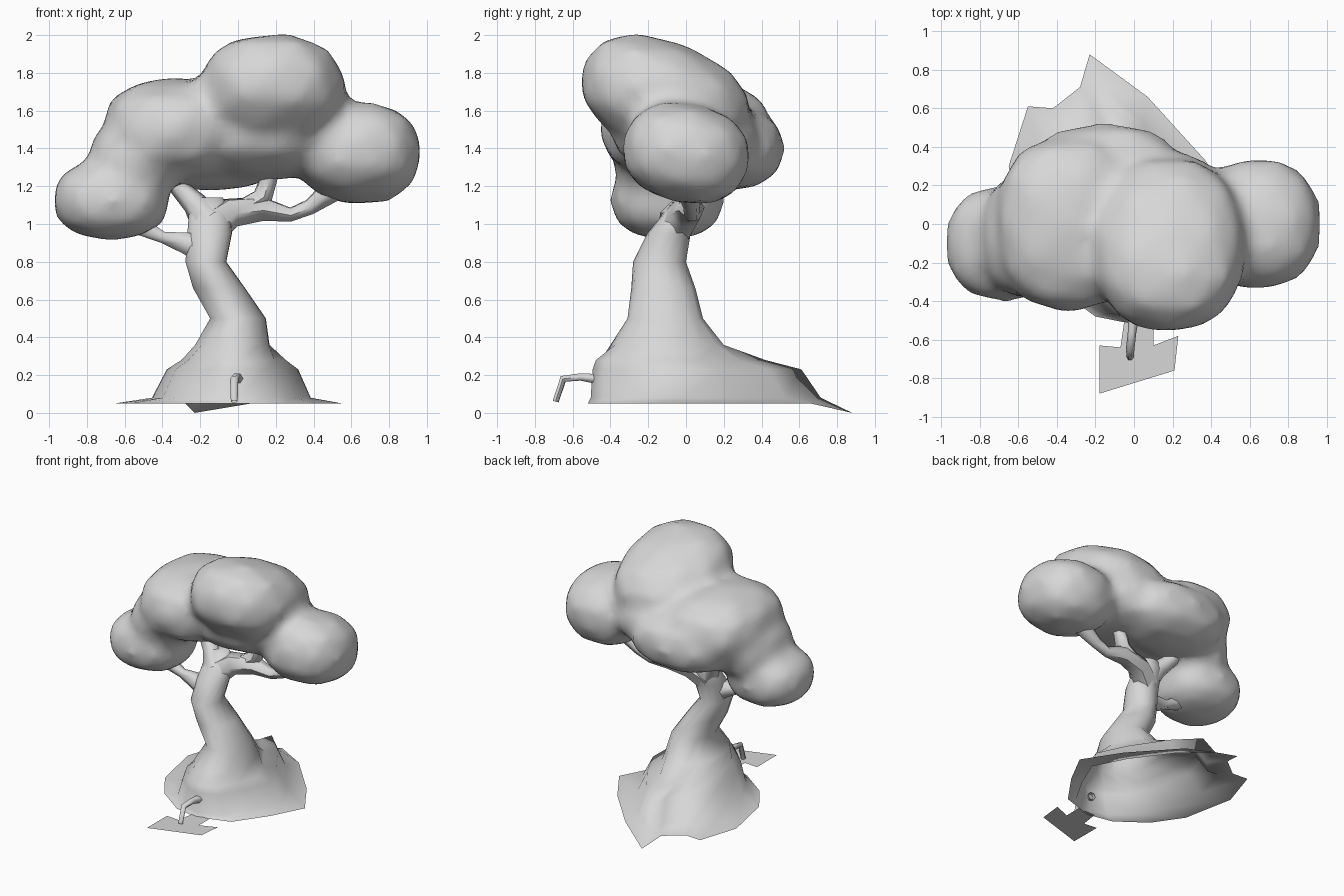
import bpy, bmesh, math
from mathutils import Vector, Euler

if "Cube" in bpy.data.objects:
    bpy.data.objects.remove(bpy.data.objects["Cube"])

grey = bpy.data.materials.new("pale_grey")
grey.use_nodes = True
grey.diffuse_color = (0.68, 0.68, 0.68, 1)
grey.node_tree.nodes["Principled BSDF"].inputs["Base Color"].default_value = grey.diffuse_color


def link(name, data):
    ob = bpy.data.objects.new(name, data)
    bpy.context.collection.objects.link(ob)
    data.materials.append(grey)
    return ob


def smooth(ob):
    bpy.ops.object.select_all(action='DESELECT')
    ob.select_set(True)
    bpy.context.view_layer.objects.active = ob
    bpy.ops.object.shade_smooth_by_angle(angle=math.radians(60))


def mesh_object(name, bm):
    me = bpy.data.meshes.new(name)
    bm.to_mesh(me)
    bm.free()
    return link(name, me)


def lobe(bm, centre, radii, tilt=0):
    """Slightly squared ellipsoid, tilted about x."""
    turn = Euler((math.radians(tilt), 0, 0)).to_matrix()
    for v in bmesh.ops.create_icosphere(bm, subdivisions=2, radius=1)["verts"]:
        p = [math.copysign(abs(c) ** 0.85, c) * r for c, r in zip(v.co, radii)]
        v.co = turn @ Vector(p) + Vector(centre)


# Canopy: overlapping lobes fused into one soft skin
bm = bmesh.new()
lobe(bm, (-0.67, -0.1, 1.13), (0.32, 0.31, 0.22))          # left
lobe(bm, (-0.54, -0.06, 1.34), (0.26, 0.34, 0.22))         # left bridge
lobe(bm, (-0.34, 0.0, 1.50), (0.39, 0.47, 0.28))           # middle
lobe(bm, (-0.15, 0.2, 1.40), (0.44, 0.33, 0.23))           # back
lobe(bm, (0.1, 0.0, 1.46), (0.42, 0.41, 0.23), -8)         # core
lobe(bm, (0.18, -0.11, 1.67), (0.41, 0.48, 0.30), -22)     # top
lobe(bm, (0.64, 0.0, 1.375), (0.34, 0.35, 0.27), -12)      # right
canopy = mesh_object("canopy", bm)
fuse = canopy.modifiers.new("fuse", 'REMESH')
fuse.mode = 'VOXEL'
fuse.voxel_size = 0.04
fuse.use_smooth_shade = True
soften = canopy.modifiers.new("soften", 'SMOOTH')
soften.factor = 0.5
soften.iterations = 8

# Trunk: skirt outline on the ground, lofted up through ellipses, open below
rim = [(0.55, 0.05), (0.37, 0.33), (0.07, 0.66), (-0.23, 0.88), (-0.28, 0.71),
       (-0.42, 0.6), (-0.55, 0.61), (-0.65, 0.3), (-0.57, -0.1), (-0.42, -0.32),
       (-0.2, -0.48), (0.0, -0.52), (0.25, -0.44), (0.42, -0.2)]
rings = [[Vector((x, y, 0.0 if y > 0.8 else 0.05)) for x, y in rim]]
for sx, sy, z in [(0.7, 0.87, 0.08), (0.58, 0.79, 0.23), (0.46, 0.64, 0.28)]:
    rings.append([Vector((x * sx, -0.4 + (y + 0.4) * sy, z)) for x, y in rim])
sections = [(0.36, -0.03, -0.1, 0.2, 0.3), (0.5, 0.0, -0.11, 0.15, 0.2),
            (0.66, -0.1, -0.12, 0.14, 0.17), (0.8, -0.17, -0.14, 0.11, 0.14),
            (0.95, -0.15, -0.09, 0.12, 0.115), (1.08, -0.15, -0.02, 0.11, 0.08),
            (1.14, -0.15, 0.0, 0.07, 0.05)]
for z, cx, cy, rx, ry in sections:
    ring = []
    for i in range(len(rim)):
        a = math.tau * (i + 0.4) / len(rim)
        ring.append(Vector((cx + rx * math.cos(a), cy + ry * math.sin(a), z)))
    rings.append(ring)
bm = bmesh.new()
loops = [[bm.verts.new(p) for p in ring] for ring in rings]
n = len(rim)
for low, high in zip(loops, loops[1:]):
    for i in range(n):
        j = (i + 1) % n
        bm.faces.new((low[i], low[j], high[j], high[i]))
bm.faces.new(loops[-1])
smooth(mesh_object("trunk", bm))


# Branches and the loose front root: tapered tubes
def tube(name, points):
    cu = bpy.data.curves.new(name, 'CURVE')
    cu.dimensions = '3D'
    cu.bevel_depth = 1
    cu.bevel_resolution = 1
    sp = cu.splines.new('POLY')
    sp.points.add(len(points) - 1)
    for p, (x, y, z, r) in zip(sp.points, points):
        p.co = (x, y, z, 1)
        p.radius = r
    ob = link(name, cu)
    bpy.ops.object.select_all(action='DESELECT')
    ob.select_set(True)
    bpy.context.view_layer.objects.active = ob
    bpy.ops.object.convert(target='MESH')
    smooth(ob)


tube("left_low_branch", [(-0.17, -0.12, 0.86, 0.09), (-0.28, -0.12, 0.9, 0.065),
                         (-0.4, -0.12, 0.93, 0.035), (-0.54, -0.12, 1.0, 0.06)])
tube("left_high_branch", [(-0.15, -0.06, 1.0, 0.1), (-0.23, 0.0, 1.11, 0.065),
                          (-0.31, 0.04, 1.19, 0.05), (-0.38, 0.06, 1.3, 0.08)])
tube("right_branch", [(-0.15, -0.06, 0.98, 0.1), (-0.04, 0.0, 1.06, 0.085),
                      (0.13, 0.03, 1.08, 0.07), (0.28, 0.03, 1.05, 0.04),
                      (0.38, 0.03, 1.09, 0.045), (0.5, 0.02, 1.18, 0.07)])
tube("right_high_branch", [(0.03, 0.02, 1.08, 0.06), (0.13, 0.03, 1.14, 0.06),
                           (0.16, 0.04, 1.23, 0.05), (0.17, 0.02, 1.34, 0.07)])
tube("front_root", [(0.0, -0.47, 0.18, 0.03), (-0.01, -0.56, 0.19, 0.022),
                    (-0.02, -0.65, 0.18, 0.022), (-0.02, -0.69, 0.06, 0.018)])

# Flat flap of ground in front of the root
bm = bmesh.new()
flap = [(-0.18, -0.63), (-0.18, -0.88), (0.21, -0.76), (0.23, -0.58),
        (0.1, -0.63), (0.1, -0.5), (-0.05, -0.5), (-0.07, -0.64)]
bm.faces.new([bm.verts.new((x, y, 0.055)) for x, y in flap])
mesh_object("ground_flap", bm)
